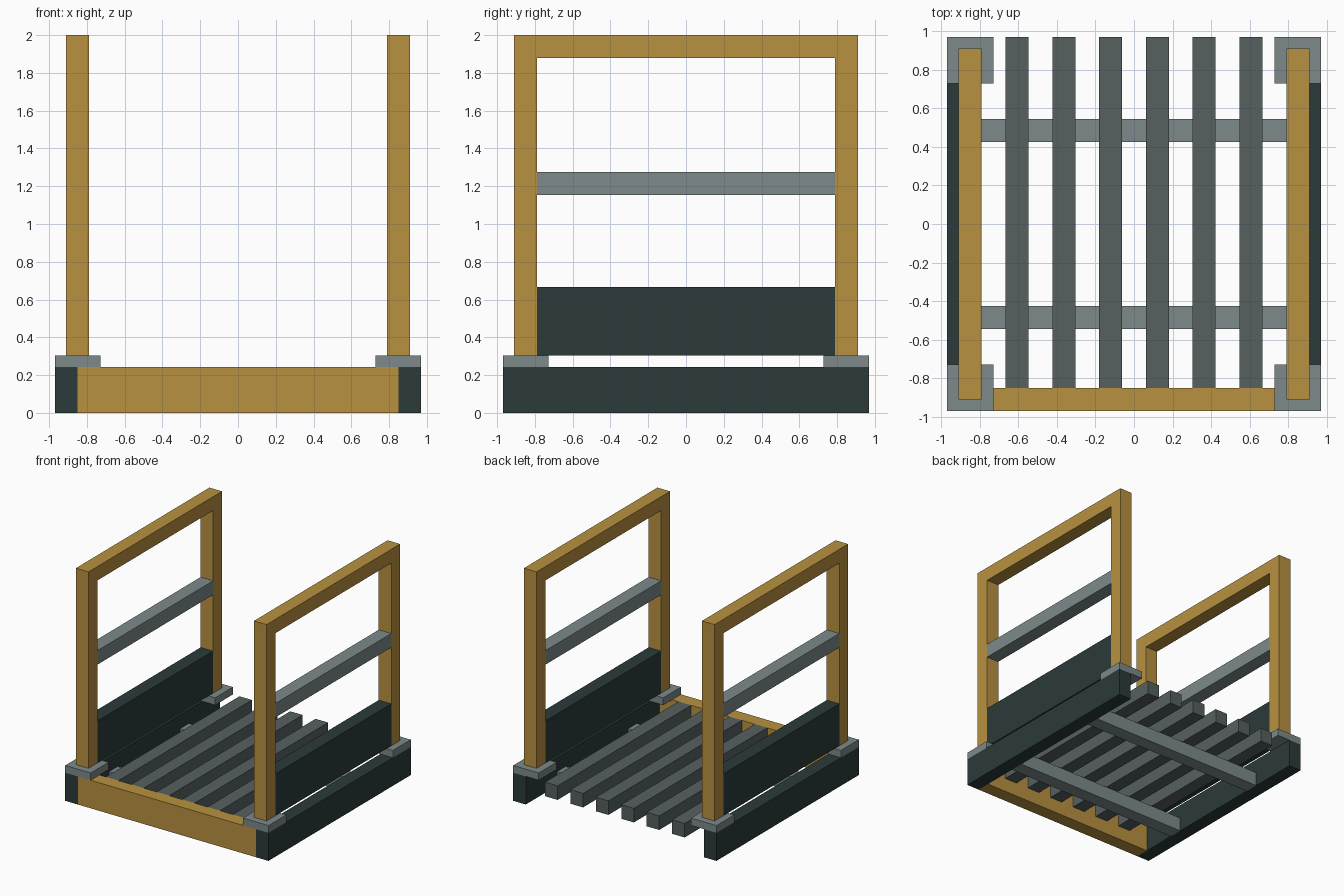
import bpy
import bmesh

if "Cube" in bpy.data.objects:
    bpy.data.objects.remove(bpy.data.objects["Cube"])


def material(name, rgb):
    m = bpy.data.materials.new(name)
    m.diffuse_color = (*rgb, 1.0)
    m.use_nodes = True
    m.node_tree.nodes["Principled BSDF"].inputs["Base Color"].default_value = m.diffuse_color
    return m


ORANGE = material("ochre", (0.479, 0.283, 0.051))
LIGHT = material("light_grey", (0.205, 0.254, 0.254))
MID = material("slat_grey", (0.093, 0.117, 0.117))
DARK = material("dark_green", (0.025, 0.042, 0.042))


def box(name, mat, x, y, z):
    """Box spanning the given (min, max) ranges."""
    size = [r[1] - r[0] for r in (x, y, z)]
    mid = [(r[0] + r[1]) / 2 for r in (x, y, z)]
    bm = bmesh.new()
    bmesh.ops.create_cube(bm, size=1)
    bmesh.ops.scale(bm, vec=size, verts=bm.verts)
    mesh = bpy.data.meshes.new(name)
    bm.to_mesh(mesh)
    bm.free()
    mesh.materials.append(mat)
    ob = bpy.data.objects.new(name, mesh)
    ob.location = mid
    bpy.context.collection.objects.link(ob)
    return ob


def span(a, b, sign):
    return tuple(sorted((a * sign, b * sign)))


OUT, INNER = 0.97, 0.85          # base frame
POST_OUT, POST_IN = 0.91, 0.79   # railing posts
BASE, PLATE = 0.242, 0.305       # top of base, top of corner plates

# Base: front beam, cross bearers and deck slats
box("front_beam", ORANGE, (-INNER, INNER), (-OUT, -INNER), (0, BASE))
for y in (-0.485, 0.485):
    box("cross_bearer", LIGHT, (-INNER, INNER), (y - 0.06, y + 0.06), (0, BASE / 2))
for i in range(6):
    x = (i - 2.5) * 0.2424
    box("deck_slat", MID, (x - 0.06, x + 0.06), (-INNER, OUT), (BASE / 2, BASE))

# Left and right sides
for s in (-1, 1):
    post_x = span(POST_IN, POST_OUT, s)
    box("side_beam", DARK, span(INNER, OUT, s), (-OUT, OUT), (0, BASE))
    for t in (-1, 1):
        box("corner_plate", LIGHT, span(0.727, OUT, s), span(0.727, OUT, t), (BASE, PLATE))
        box("post", ORANGE, post_x, span(POST_IN, POST_OUT, t), (PLATE, 2))
    between = (-POST_IN, POST_IN)
    box("top_rail", ORANGE, post_x, between, (1.88, 2))
    box("middle_rail", LIGHT, post_x, between, (1.153, 1.274))
    box("side_panel", DARK, post_x, between, (PLATE, 0.667))
